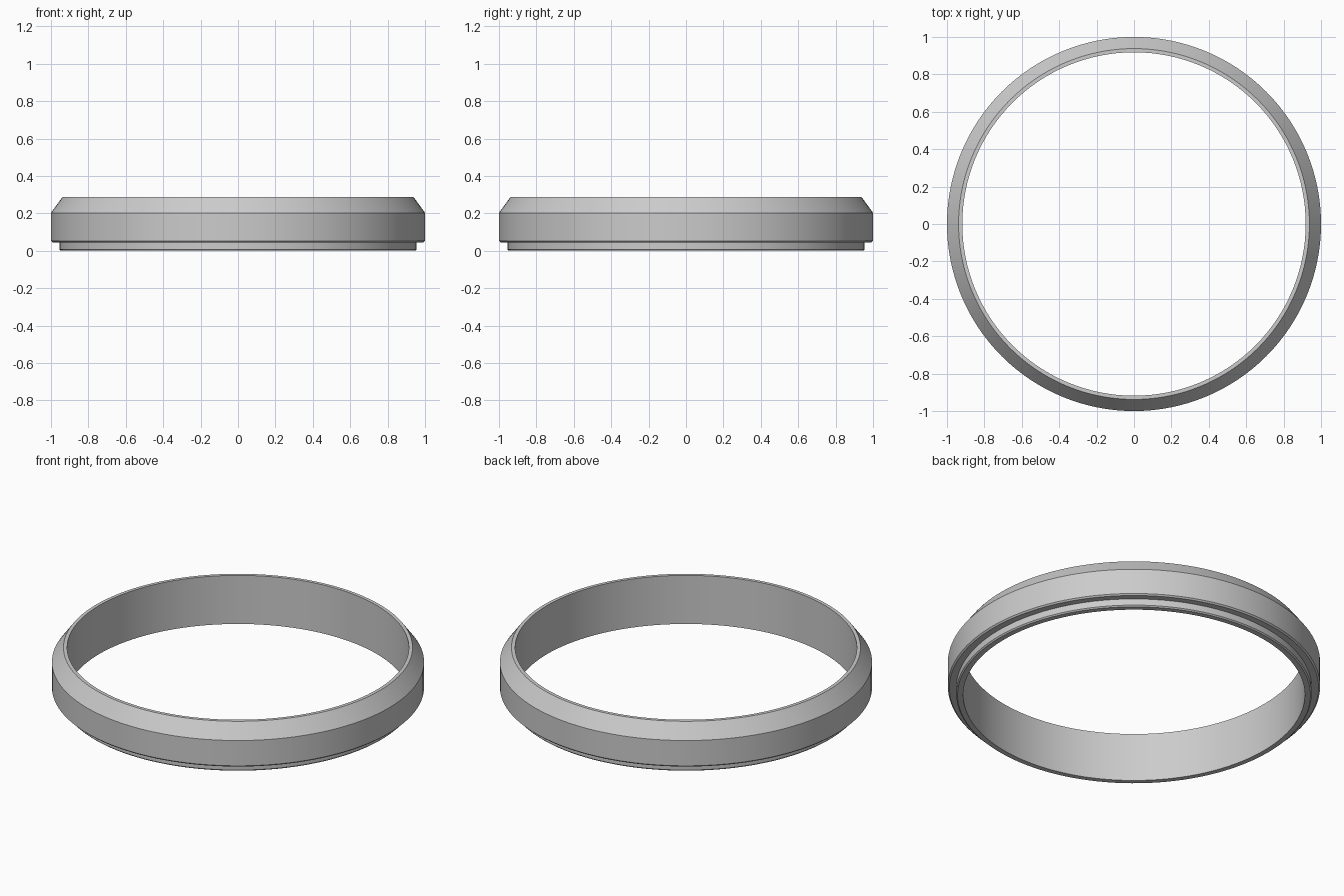
import bpy
import bmesh
from math import cos, sin, tau, radians

if "Cube" in bpy.data.objects:
    bpy.data.objects.remove(bpy.data.objects["Cube"])

SEGMENTS = 128

# Plain grey metal
grey = bpy.data.materials.new("grey_metal")
grey.use_nodes = True
colour = (0.6, 0.6, 0.6, 1)
grey.diffuse_color = colour
grey.node_tree.nodes["Principled BSDF"].inputs["Base Color"].default_value = colour


def lathe(name, profile, material):
    """Revolve a closed (radius, height) profile around z."""
    bm = bmesh.new()
    rings = []
    for i in range(SEGMENTS):
        a = tau * i / SEGMENTS
        rings.append([bm.verts.new((r * cos(a), r * sin(a), z)) for r, z in profile])
    count = len(profile)
    for i, ring in enumerate(rings):
        following = rings[(i + 1) % SEGMENTS]
        for j in range(count):
            k = (j + 1) % count
            bm.faces.new((ring[j], following[j], following[k], ring[k]))
    bmesh.ops.recalc_face_normals(bm, faces=bm.faces)
    mesh = bpy.data.meshes.new(name)
    bm.to_mesh(mesh)
    bm.free()
    mesh.materials.append(material)
    obj = bpy.data.objects.new(name, mesh)
    bpy.context.collection.objects.link(obj)
    bpy.ops.object.select_all(action="DESELECT")
    obj.select_set(True)
    bpy.context.view_layer.objects.active = obj
    bpy.ops.object.shade_smooth_by_angle(angle=radians(25))
    return obj


# Ring: bottom lip, step, outer wall, sloped shoulder, narrow top rim, bore
lathe("bezel_ring", [
    (0.918, 0.0),
    (0.948, 0.0),
    (0.955, 0.007),
    (0.955, 0.045),
    (0.992, 0.045),
    (1.0, 0.053),
    (1.0, 0.203),
    (0.938, 0.288),
    (0.918, 0.288),
], grey)
